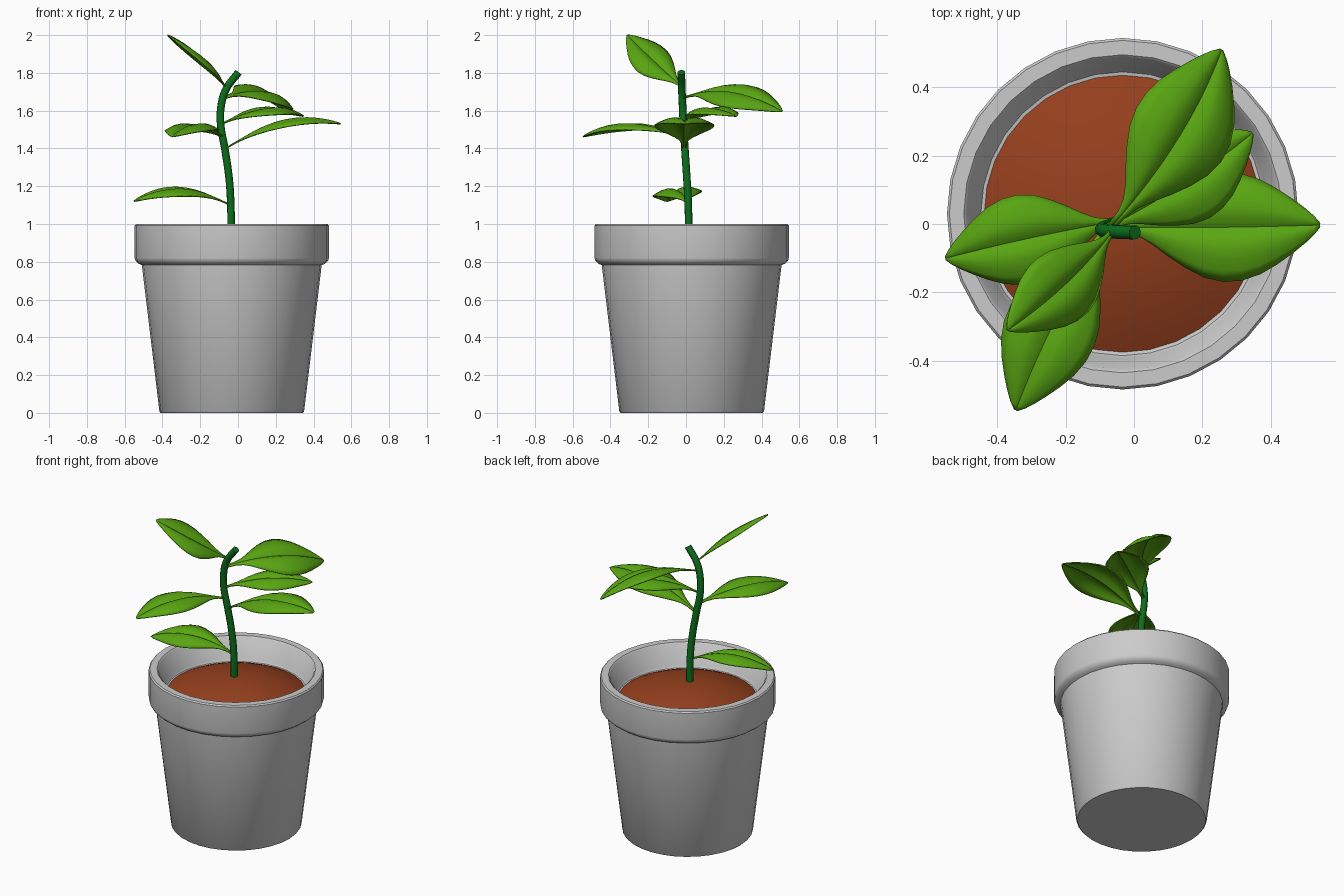
import bpy, bmesh, math
from mathutils import Vector

if "Cube" in bpy.data.objects:
    bpy.data.objects.remove(bpy.data.objects["Cube"])

CX, CY = -0.033, 0.03  # pot axis


def material(name, rgb):
    m = bpy.data.materials.new(name)
    m.diffuse_color = (*rgb, 1)
    m.use_nodes = True
    m.node_tree.nodes["Principled BSDF"].inputs["Base Color"].default_value = m.diffuse_color
    return m


LEAF = material("leaf_green", (0.10, 0.38, 0.006))
STEM = material("stem_green", (0.004, 0.16, 0.012))
SOIL = material("soil_brown", (0.30, 0.05, 0.012))


def finish(name, bm, mat=None, angle=40):
    bmesh.ops.recalc_face_normals(bm, faces=bm.faces)
    me = bpy.data.meshes.new(name)
    bm.to_mesh(me)
    bm.free()
    ob = bpy.data.objects.new(name, me)
    bpy.context.collection.objects.link(ob)
    if mat:
        me.materials.append(mat)
    bpy.ops.object.select_all(action='DESELECT')
    ob.select_set(True)
    bpy.context.view_layer.objects.active = ob
    bpy.ops.object.shade_smooth_by_angle(angle=math.radians(angle))
    return ob


def lathe(name, profile, mat=None, n=32):
    bm = bmesh.new()
    vs = [bm.verts.new((r, 0, z)) for r, z in profile]
    es = [bm.edges.new(p) for p in zip(vs, vs[1:])]
    bmesh.ops.spin(bm, geom=vs + es, cent=(0, 0, 0), axis=(0, 0, 1),
                   angle=math.tau, steps=n)
    bmesh.ops.remove_doubles(bm, verts=bm.verts, dist=1e-4)
    bmesh.ops.translate(bm, verts=bm.verts, vec=(CX, CY, 0))
    return finish(name, bm, mat)


# Pot with thick rim, and domed soil
lathe("pot", [(0, 0), (.376, 0), (.383, .008), (.476, .782), (.494, .79),
              (.510, .805), (.514, .82), (.514, .992), (.507, 1.0),
              (.465, 1.0), (.456, .992), (.425, .87), (.415, .855), (.39, .85)])
lathe("soil", [(.405 * i / 8, .96 - .105 * (i / 8) ** 2) for i in range(9)], SOIL)

# Stem: tube swept along a gentle curve
path = [(-.037, .015, .92), (-.038, .012, 1.1), (-.048, .004, 1.25),
        (-.07, -.006, 1.4), (-.092, -.014, 1.53), (-.09, -.018, 1.62),
        (-.065, -.022, 1.71), (0.003, -.025, 1.803)]
cu = bpy.data.curves.new("stem_path", 'CURVE')
cu.dimensions = '3D'
cu.bevel_depth = .021
cu.bevel_resolution = 2
cu.use_fill_caps = True
sp = cu.splines.new('BEZIER')
sp.bezier_points.add(len(path) - 1)
sp.resolution_u = 5
for bp, p in zip(sp.bezier_points, path):
    bp.co = p
    bp.handle_left_type = bp.handle_right_type = 'AUTO'
cu.materials.append(STEM)
stem = bpy.data.objects.new("stem", cu)
bpy.context.collection.objects.link(stem)

# Leaf outline: (position along leaf, share of the half width)
OUTLINE = [(0, .07), (.08, .09), (.14, .17), (.2, .32), (.27, .53), (.35, .74),
           (.44, .92), (.53, 1), (.62, .98), (.71, .87), (.79, .70), (.87, .49),
           (.93, .31), (.97, .17), (1, .03)]


def leaf(name, base, mid, tip, half, roll):
    a, m, b = Vector(base), Vector(mid), Vector(tip)
    c = 2 * m - (a + b) / 2
    d = b - a
    side = Vector((d.y, -d.x, 0)).normalized()
    side = (side + Vector((0, 0, roll))).normalized()
    bm = bmesh.new()
    rows = []
    for t, w in OUTLINE:
        p = (1 - t) ** 2 * a + 2 * t * (1 - t) * c + t * t * b
        tan = (1 - t) * (c - a) + t * (b - c)
        up = side.cross(tan).normalized()
        row = []
        for i in range(-5, 6):
            u = abs(i) / 5
            lift = .16 * math.sin(math.pi * u ** .75) - .08 * u * u
            row.append(bm.verts.new(p + half * w * (side * (i / 5) + up * lift)))
        rows.append(row)
    for r, s in zip(rows, rows[1:]):
        for i in range(10):
            bm.faces.new((r[i], r[i + 1], s[i + 1], s[i]))
    ob = finish(name, bm, LEAF, 60)
    so = ob.modifiers.new("thickness", 'SOLIDIFY')
    so.thickness = .007
    so.offset = 0


# Six leaves: base, middle, tip, half width, sideways tilt
leaf("leaf_low_left", (-.04, .01, 1.10), (-.30, -.04, 1.17), (-.55, -.10, 1.12), .13, .1)
leaf("leaf_right", (-.065, -.01, 1.40), (.24, -.01, 1.525), (.543, -.003, 1.53), .158, 0)
leaf("leaf_back_right", (-.07, -.01, 1.67), (.125, .245, 1.69), (.255, .508, 1.595), .155, -.36)
leaf("leaf_under_right", (-.088, -.015, 1.53), (.14, .115, 1.595), (.345, .265, 1.57), .125, -.05)
leaf("leaf_front_left", (-.08, -.01, 1.46), (-.23, -.28, 1.51), (-.345, -.543, 1.462), .135, 0)
leaf("leaf_top_left", (-.06, -.015, 1.72), (-.195, -.17, 1.86), (-.37, -.31, 1.998), .12, .5)
